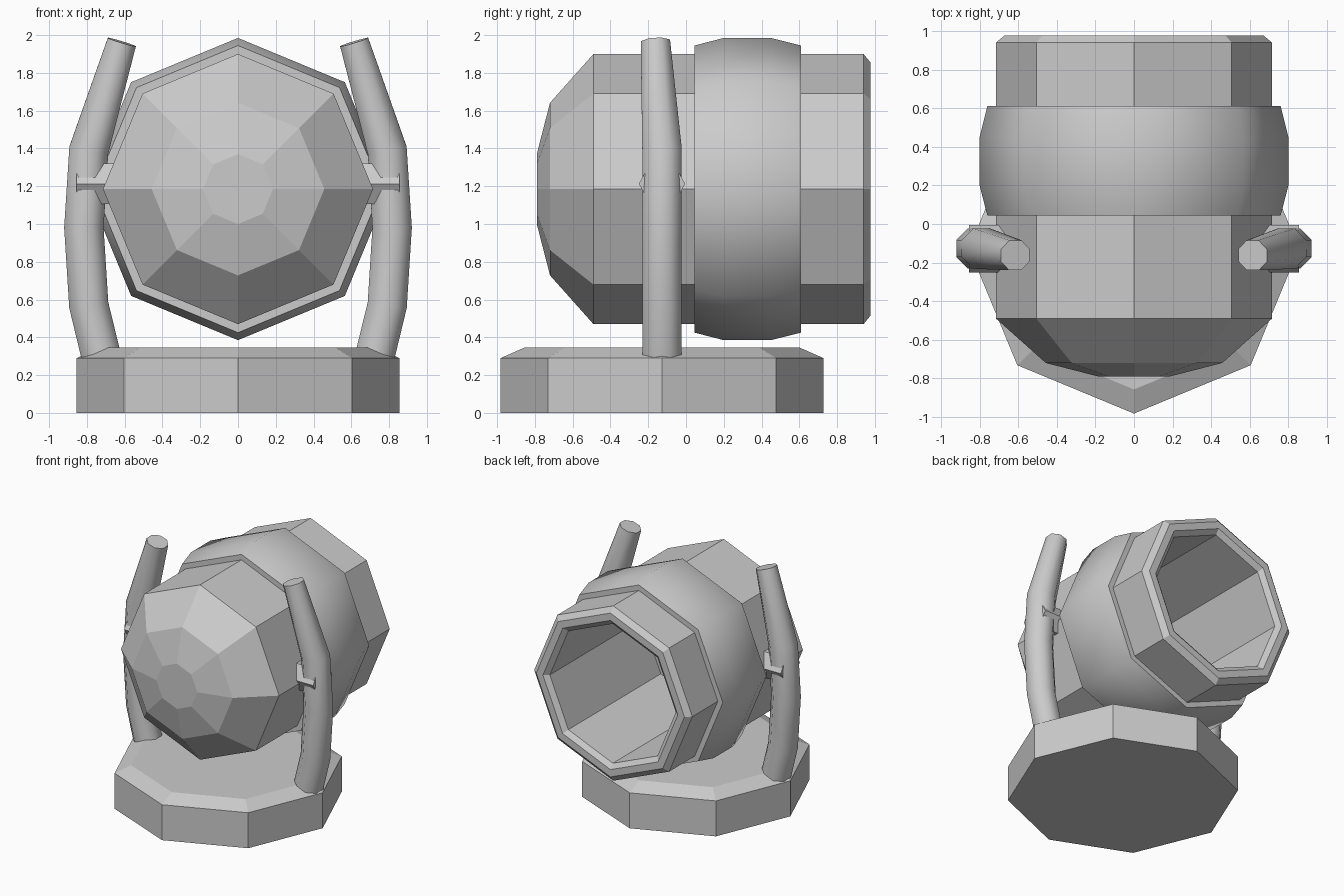
import bpy, bmesh
from math import pi, cos, sin, radians
from mathutils import Vector

if "Cube" in bpy.data.objects:
    bpy.data.objects.remove(bpy.data.objects["Cube"])

AXIS_Z = 1.185      # height of the barrel axis
MID_Y = -0.127      # depth of base centre and arms


def loft(name, rings, closed=False, smooth=None, mirror=False):
    """Skin a list of rings; cap both ends, or join last to first if closed."""
    bm = bmesh.new()
    loops = [[bm.verts.new(p) for p in ring] for ring in rings]
    n = len(loops[0])
    pairs = list(zip(loops, loops[1:]))
    if closed:
        pairs.append((loops[-1], loops[0]))
    else:
        bm.faces.new(loops[0])
        bm.faces.new(loops[-1])
    for a, b in pairs:
        for i in range(n):
            j = (i + 1) % n
            bm.faces.new((a[i], a[j], b[j], b[i]))
    bmesh.ops.recalc_face_normals(bm, faces=bm.faces[:])
    me = bpy.data.meshes.new(name)
    bm.to_mesh(me)
    bm.free()
    ob = bpy.data.objects.new(name, me)
    bpy.context.collection.objects.link(ob)
    if mirror:
        ob.modifiers.new("mirror", 'MIRROR').use_axis[0] = True
    if smooth:
        bpy.ops.object.select_all(action='DESELECT')
        ob.select_set(True)
        bpy.context.view_layer.objects.active = ob
        bpy.ops.object.shade_smooth_by_angle(angle=radians(smooth))
    return ob


def ring(center, u, v, r, n=8, phase=0.0):
    c, u, v = Vector(center), Vector(u), Vector(v)
    return [c + r * (cos(phase + 2 * pi * i / n) * u + sin(phase + 2 * pi * i / n) * v)
            for i in range(n)]


def around_y(profile):
    return [ring((0, y, AXIS_Z), (1, 0, 0), (0, 0, 1), r) for y, r in profile]


# Octagonal barrel: faceted front, straight body, rim and hollow bore at the back
loft("barrel", around_y([(-0.79, 0.185), (-0.72, 0.457), (-0.49, 0.715), (0.94, 0.715),
                         (0.977, 0.67), (0.977, 0.61), (0.945, 0.57), (-0.25, 0.57)]))

# Smooth band around the barrel
loft("barrel_band", around_y([(0.045, 0.68), (0.045, 0.76), (0.20, 0.80), (0.45, 0.80),
                              (0.61, 0.76), (0.61, 0.68)]), closed=True, smooth=50)

# Octagonal base with a bevelled top
loft("base", [ring((0, MID_Y, z), (1, 0, 0), (0, 1, 0), r)
              for z, r in [(0, 0.855), (0.29, 0.855), (0.345, 0.73)]])

# Curved support arms, thinner towards the tips
path = [Vector(p) for p in [(0.70, MID_Y, 0.20), (0.79, MID_Y, 0.57), (0.816, MID_Y, 0.98),
                            (0.79, MID_Y, 1.39), (0.615, MID_Y - 0.035, 1.963)]]
radii = [0.113, 0.113, 0.113, 0.113, 0.084]
arm = []
for i, (p, r) in enumerate(zip(path, radii)):
    t = (path[min(i + 1, 4)] - path[max(i - 1, 0)]).normalized()
    u = Vector((0, 1, 0))
    u = (u - t * u.dot(t)).normalized()
    arm.append(ring(p, u, t.cross(u), r, phase=pi / 8))
loft("support_arm", arm, smooth=50, mirror=True)

# Hexagonal pivot pins joining the arms to the barrel
loft("pivot_pin", [ring((x, MID_Y, 1.213), (0, 1, 0), (0, 0, 1), 0.123, n=6)
                   for x in (0.60, 0.855)], mirror=True)
